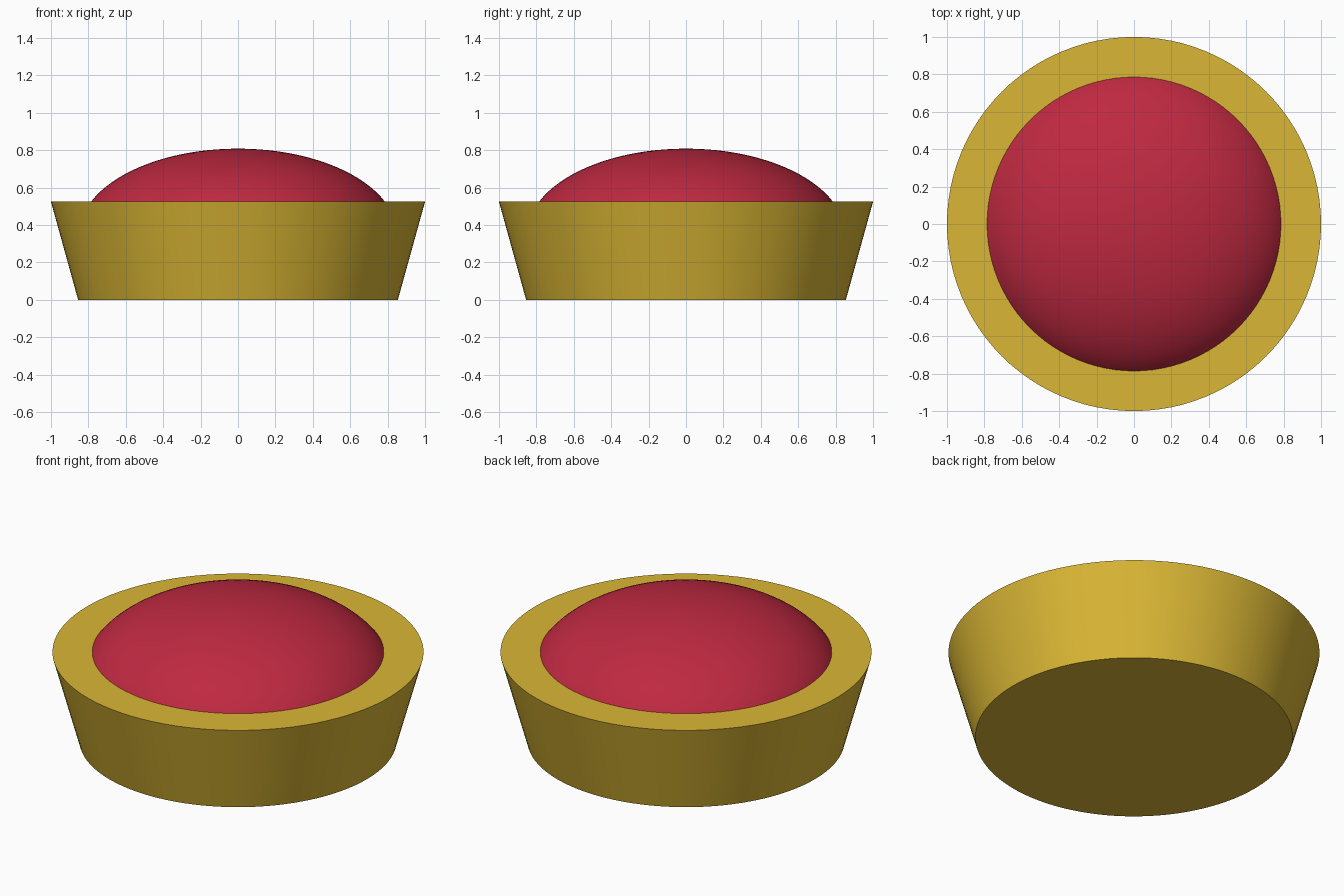
import bpy
from math import radians

if "Cube" in bpy.data.objects:
    bpy.data.objects.remove(bpy.data.objects["Cube"])


def finish(obj, name, color, angle):
    """Name, colour and smooth-shade the active part."""
    obj.name = name
    mat = bpy.data.materials.new(name + "_color")
    mat.diffuse_color = color
    mat.use_nodes = True
    mat.node_tree.nodes["Principled BSDF"].inputs["Base Color"].default_value = mat.diffuse_color
    obj.data.materials.append(mat)
    bpy.ops.object.shade_smooth_by_angle(angle=radians(angle))


# Tapered golden cup, wider at the rim
HEIGHT = 0.524
bpy.ops.mesh.primitive_cone_add(vertices=96, radius1=0.855, radius2=1.0,
                                depth=HEIGHT, location=(0, 0, HEIGHT / 2))
finish(bpy.context.object, "cup", (0.70, 0.47, 0.035, 1), 30)

# Flattened red dome, its lower part sunk into the cup
bpy.ops.mesh.primitive_uv_sphere_add(segments=96, ring_count=48, radius=1,
                                     location=(0, 0, 0.349))
dome = bpy.context.object
dome.scale = (0.85, 0.85, 0.459)
bpy.ops.object.transform_apply(location=False, rotation=False, scale=True)
# Keep the hidden underside clear of the cup floor
for v in dome.data.vertices:
    v.co.z = max(v.co.z, -0.25)
# Keep the buried part inside the cup wall
finish(dome, "dome", (0.52, 0.022, 0.052, 1), 60)
